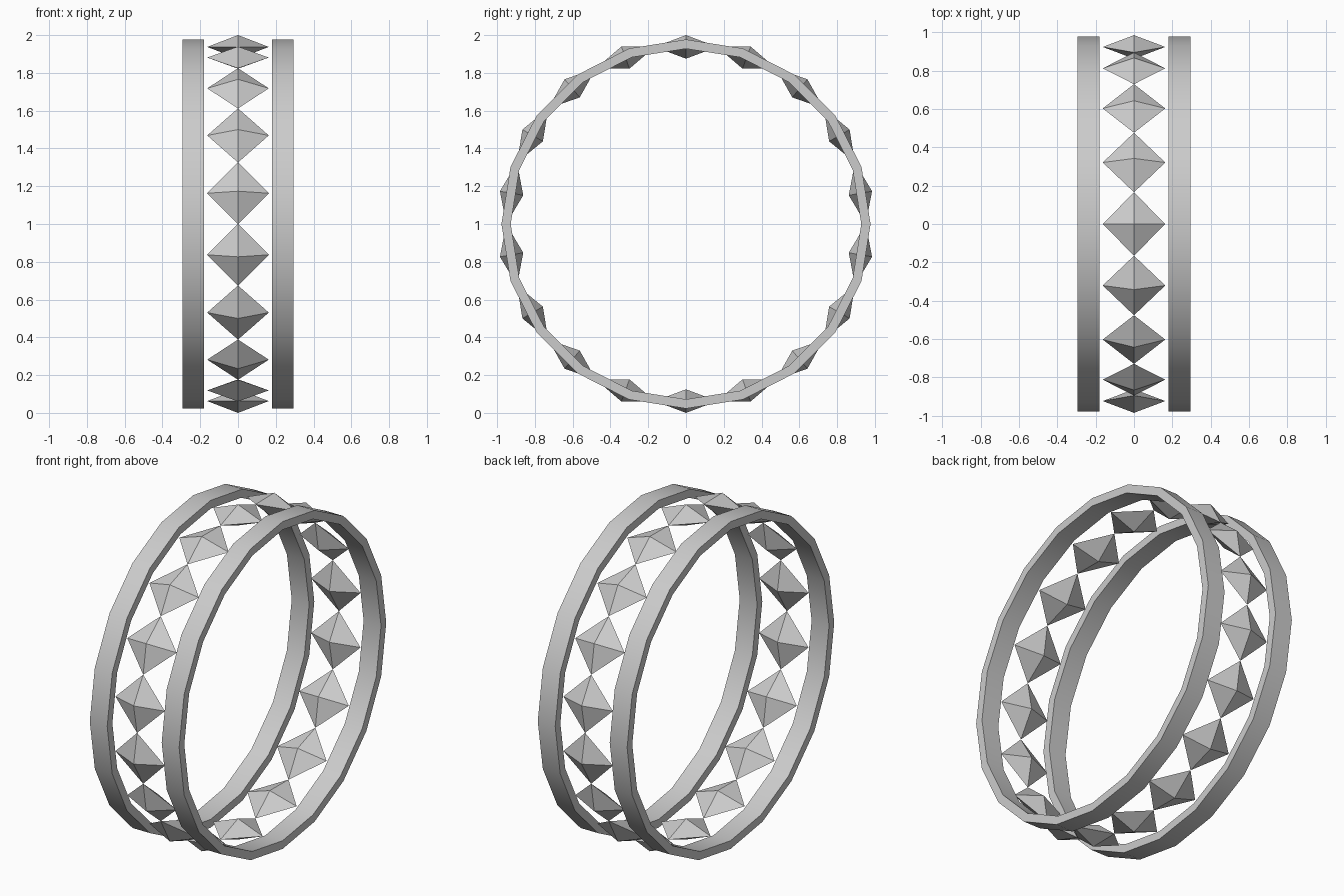
import bpy, bmesh, math
from mathutils import Matrix, Vector

cube = bpy.data.objects.get("Cube")
if cube:
    bpy.data.objects.remove(cube, do_unlink=True)

CENTRE = Vector((0, 0, 1))

metal = bpy.data.materials.new("grey metal")
metal.use_nodes = True
GREY = (0.6, 0.6, 0.6, 1)
metal.diffuse_color = GREY
metal.node_tree.nodes["Principled BSDF"].inputs["Base Color"].default_value = GREY


def add_object(name, bm):
    bmesh.ops.recalc_face_normals(bm, faces=bm.faces)
    mesh = bpy.data.meshes.new(name)
    bm.to_mesh(mesh)
    bm.free()
    mesh.materials.append(metal)
    obj = bpy.data.objects.new(name, mesh)
    bpy.context.collection.objects.link(obj)
    return obj


def ring(name, x0, x1, r_in=0.928, r_out=0.977, sides=20):
    """Rectangular band swept around the x axis."""
    bm = bmesh.new()
    profile = [(x0, r_in), (x1, r_in), (x1, r_out), (x0, r_out)]
    loops = []
    for i in range(sides):
        a = math.tau * i / sides
        loops.append([bm.verts.new(CENTRE + Vector((x, r * math.sin(a), r * math.cos(a))))
                      for x, r in profile])
    for i in range(sides):
        a, b = loops[i], loops[(i + 1) % sides]
        for k in range(4):
            n = (k + 1) % 4
            bm.faces.new((a[k], a[n], b[n], b[k]))
    obj = add_object(name, bm)
    bpy.ops.object.select_all(action='DESELECT')
    obj.select_set(True)
    bpy.context.view_layer.objects.active = obj
    bpy.ops.object.shade_smooth_by_angle(angle=math.radians(30))


# Two outer bands
ring("left_band", 0.18, 0.295)
ring("right_band", -0.295, -0.18)

# Circle of flat-faced studs, touching tip to tip
COUNT, MID, HALF_DEPTH = 18, 0.9375, 0.0625
HALF_LENGTH = MID * math.tan(math.pi / COUNT)
bm = bmesh.new()
for i in range(COUNT):
    turn = Matrix.Translation(CENTRE) @ Matrix.Rotation(math.tau * i / COUNT, 4, 'X')
    corners = [(0.163, 0), (0, HALF_LENGTH), (-0.163, 0), (0, -HALF_LENGTH)]
    rim = [bm.verts.new(turn @ Vector((x, y, MID))) for x, y in corners]
    for apex_r in (MID + HALF_DEPTH, MID - HALF_DEPTH):
        apex = bm.verts.new(turn @ Vector((0, 0, apex_r)))
        for k in range(4):
            bm.faces.new((rim[k], rim[(k + 1) % 4], apex))
add_object("diamond_studs", bm)
